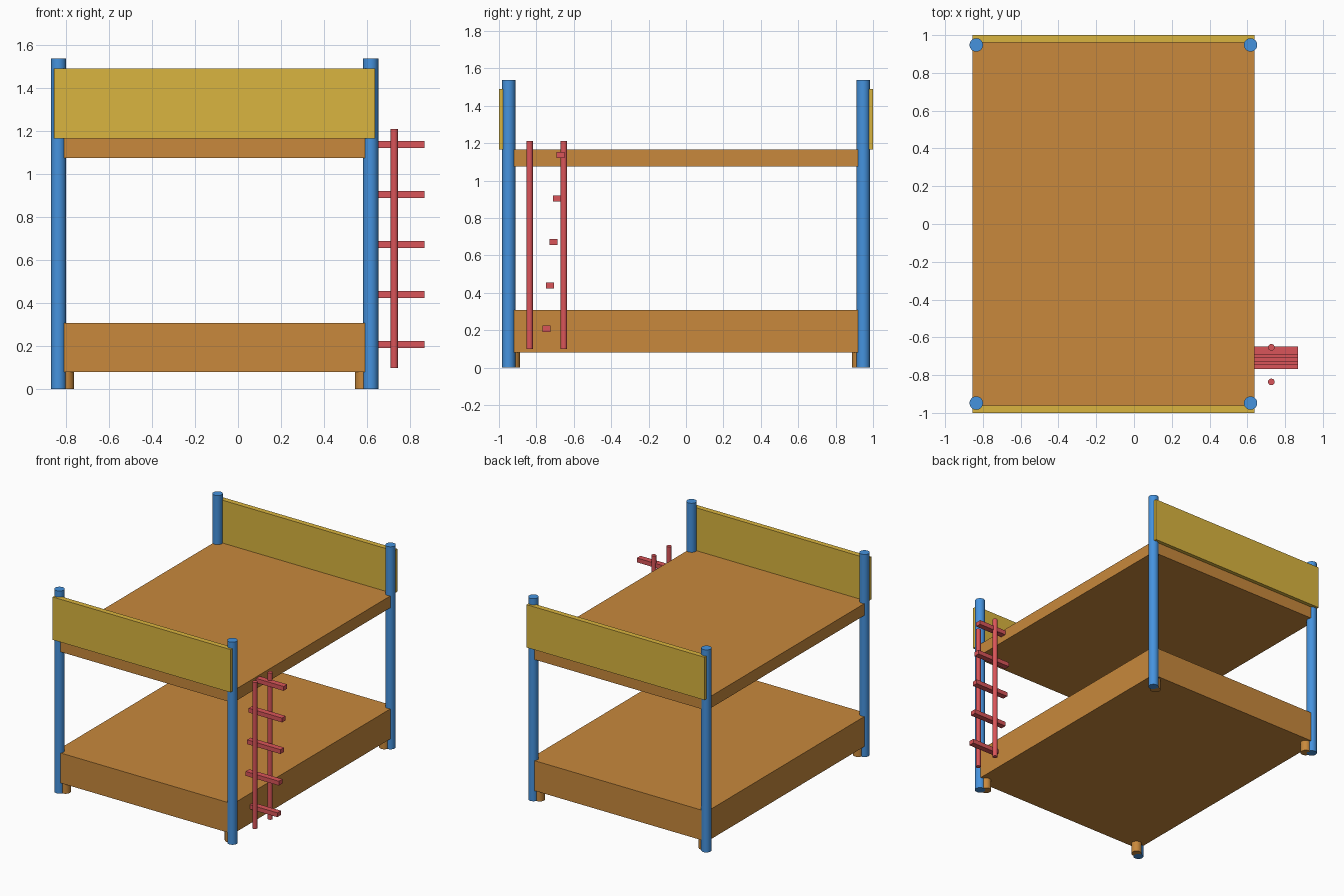
import bpy
from math import radians

if "Cube" in bpy.data.objects:
    bpy.data.objects.remove(bpy.data.objects["Cube"])

CX = -0.109  # bed centre in x (the ladder sticks out on the right)


def material(name, rgb):
    m = bpy.data.materials.new(name)
    m.diffuse_color = (*rgb, 1)
    m.use_nodes = True
    m.node_tree.nodes["Principled BSDF"].inputs["Base Color"].default_value = m.diffuse_color
    return m


ORANGE = material("orange_wood", (0.58, 0.25, 0.045))
YELLOW = material("yellow_board", (0.70, 0.46, 0.05))
BLUE = material("blue_paint", (0.06, 0.29, 0.73))
RED = material("red_paint", (0.70, 0.09, 0.10))


def box(name, lo, hi, mat):
    bpy.ops.mesh.primitive_cube_add(size=1, location=[(a + b) / 2 for a, b in zip(lo, hi)])
    ob = bpy.context.object
    ob.name = name
    ob.scale = [b - a for a, b in zip(lo, hi)]
    bpy.ops.object.transform_apply(location=False, rotation=False, scale=True)
    ob.data.materials.append(mat)
    return ob


def rod(name, x, y, z0, z1, r, mat):
    bpy.ops.mesh.primitive_cylinder_add(vertices=32, radius=r, depth=z1 - z0,
                                        location=(x, y, (z0 + z1) / 2))
    ob = bpy.context.object
    ob.name = name
    bpy.ops.object.shade_smooth_by_angle(angle=radians(30))
    ob.data.materials.append(mat)
    return ob


# Lower and upper bunks
for name, z0, z1 in (("lower_bunk", 0.08, 0.308), ("upper_bunk", 1.075, 1.165)):
    box(name, (CX - 0.746, -0.972, z0), (CX + 0.746, 0.972, z1), ORANGE)

for sy, end in ((-1, "front"), (1, "back")):
    # End boards on the upper bunk
    y0, y1 = sorted((sy * 0.96, sy * 1.0))
    box(f"{end}_board", (CX - 0.746, y0, 1.165), (CX + 0.746, y1, 1.49), YELLOW)
    # Corner posts and short feet just inside them
    for sx, side in ((-1, "left"), (1, "right")):
        rod(f"{end}_{side}_post", CX + sx * 0.726, sy * 0.948, 0, 1.537, 0.0355, BLUE)
        rod(f"{end}_{side}_foot", CX + sx * 0.69, sy * 0.925, 0, 0.09, 0.0365, ORANGE)

# Ladder rails
for name, y in (("outer_rail", -0.836), ("inner_rail", -0.653)):
    rod(f"ladder_{name}", 0.727, y, 0.098, 1.21, 0.0175, RED)

# Ladder rungs, stepping slightly backwards as they rise
for i in range(5):
    y, z = -0.745 + i * 0.0188, 0.207 + i * 0.2325
    box(f"ladder_rung_{i + 1}", (0.587, y - 0.0215, z - 0.0165),
        (0.867, y + 0.0215, z + 0.0165), RED)
